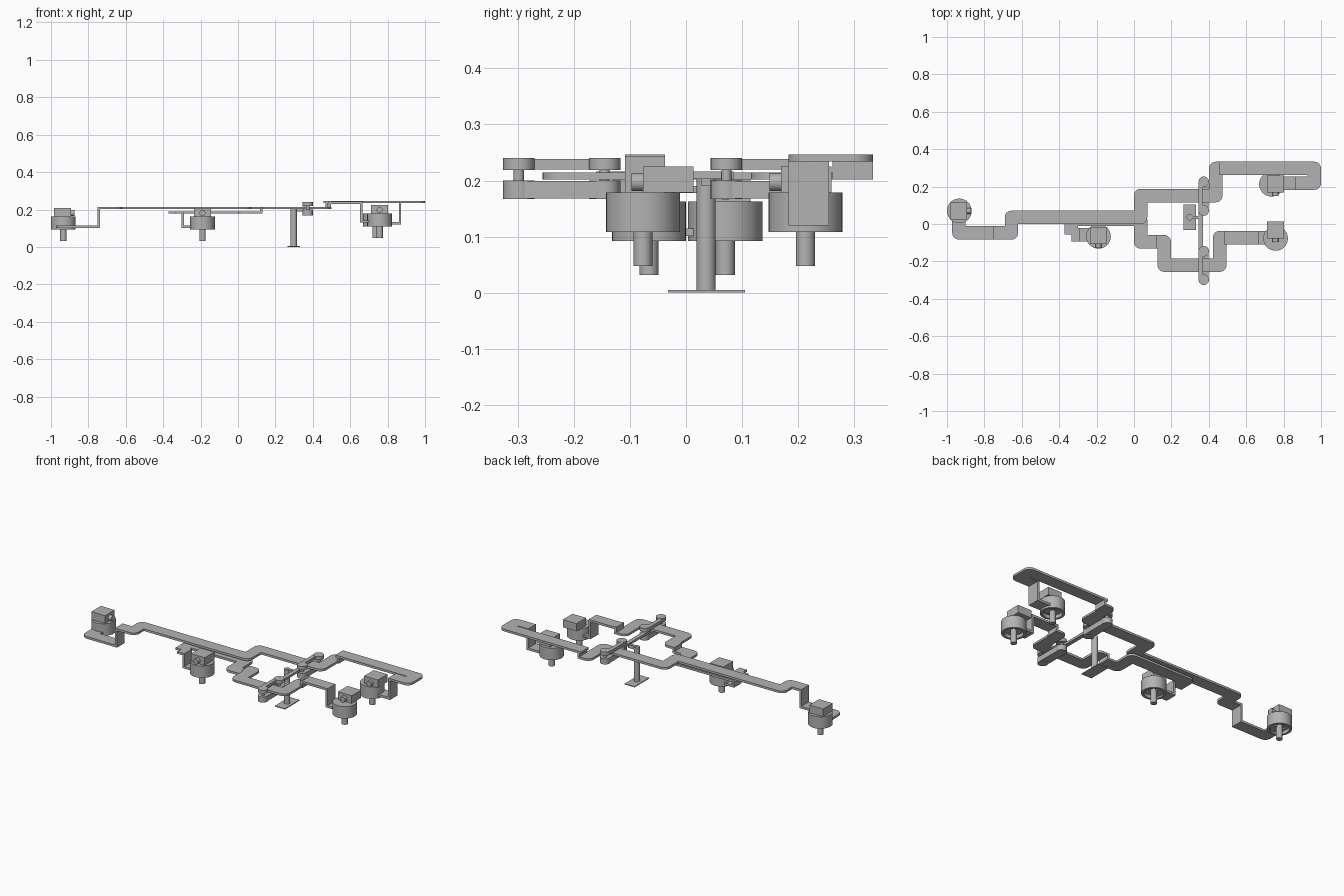
import bpy, bmesh, math
from mathutils import Vector

cube = bpy.data.objects.get("Cube")
if cube:
    bpy.data.objects.remove(cube, do_unlink=True)

GREY = (0.45, 0.45, 0.45, 1)
mat = bpy.data.materials.new("plain grey")
mat.use_nodes = True
mat.diffuse_color = GREY
mat.node_tree.nodes["Principled BSDF"].inputs["Base Color"].default_value = GREY

W = 0.036   # half width of the strips
T = 0.013   # strip thickness


def finish(name, bm, smooth=False):
    bmesh.ops.recalc_face_normals(bm, faces=bm.faces)
    me = bpy.data.meshes.new(name)
    bm.to_mesh(me)
    bm.free()
    me.materials.append(mat)
    ob = bpy.data.objects.new(name, me)
    bpy.context.collection.objects.link(ob)
    if smooth:
        bpy.ops.object.select_all(action='DESELECT')
        ob.select_set(True)
        bpy.context.view_layer.objects.active = ob
        bpy.ops.object.shade_smooth_by_angle(angle=math.radians(35))
    return ob


def box(name, lo, hi):
    bm = bmesh.new()
    bmesh.ops.create_cube(bm, size=1)
    for v in bm.verts:
        v.co = [a + (c + 0.5) * (b - a) for a, b, c in zip(lo, hi, v.co)]
    return finish(name, bm)


def lathe(name, x, y, profile):
    """Spin a closed (radius, z) profile around an upright axis."""
    bm = bmesh.new()
    vs = [bm.verts.new((r, 0, z)) for r, z in profile]
    edges = [bm.edges.new((a, b)) for a, b in zip(vs, vs[1:])]
    bmesh.ops.spin(bm, geom=vs + edges, cent=(0, 0, 0), axis=(0, 0, 1),
                   angle=math.tau, steps=32, use_duplicate=False)
    bmesh.ops.remove_doubles(bm, verts=bm.verts, dist=1e-5)
    bmesh.ops.translate(bm, verts=bm.verts, vec=(x, y, 0))
    return finish(name, bm, True)


def plate(name, outline, z, thick):
    bm = bmesh.new()
    face = bm.faces.new([bm.verts.new((p[0], p[1], z)) for p in outline])
    new = bmesh.ops.extrude_face_region(bm, geom=[face])["geom"]
    bmesh.ops.translate(bm, vec=(0, 0, thick),
                        verts=[g for g in new if isinstance(g, bmesh.types.BMVert)])
    return finish(name, bm, True)


def strip(name, path, z):
    """Flat strip along a path, rounded on the outside of each bend."""
    pts = [Vector(p) for p in path]
    left, right = [], []
    for i, p in enumerate(pts):
        d0 = (p - pts[i - 1]).normalized() if i else None
        d1 = (pts[i + 1] - p).normalized() if i < len(pts) - 1 else d0
        d0 = d0 or d1
        n0, n1 = Vector((-d0.y, d0.x)), Vector((-d1.y, d1.x))
        turn = d0.cross(d1)
        if abs(turn) < 0.01:
            left.append(p + n0 * W)
            right.append(p - n0 * W)
            continue
        s = 1 if turn > 0 else -1
        inner, outer = (left, right) if s > 0 else (right, left)
        inner.append(p + (n0 + n1) * W * s)
        for k in range(7):
            a = math.pi / 2 * k / 6
            outer.append(p - (n0 * math.cos(a) + n1 * math.sin(a)) * W * s)
    return plate(name, left + right[::-1], z - T / 2, T)


def riser(name, x, y, z0, z1):
    """Upright web joining two strip levels."""
    return box(name, (x - T / 2, y - W, z0 - T / 2), (x + T / 2, y + W, z1 + T / 2))


# First jointed arm, crossing over the second
LOW, UNDER, MID, TOP = 0.108, 0.184, 0.208, 0.24
strip("arm_a_foot", [(-.936, .07), (-.936, -.047), (-.74, -.047)], LOW)
riser("arm_a_left_riser", -.745, -.047, LOW, MID)
strip("arm_a_main", [(-.75, -.047), (-.655, -.047), (-.655, .035), (.035, .035),
                     (.035, .152), (.437, .152), (.437, .297), (.48, .297)], MID)
riser("arm_a_step", .475, .297, MID, TOP)
strip("arm_a_upper", [(.458, .297), (.964, .297), (.964, .219), (.86, .219)], TOP)
riser("arm_a_drop", .866, .219, .126, TOP)
strip("arm_a_right_foot", [(.87, .219), (.735, .219)], .126)

# Second jointed arm
strip("arm_b_foot", [(-.19, -.057), (-.3, -.057)], LOW)
riser("arm_b_left_drop", -.295, -.057, LOW, UNDER)
strip("arm_b_under", [(-.29, -.057), (-.335, -.057), (-.335, .024),
                      (.035, .024), (.035, -.095), (.128, -.095)][1:], UNDER)
box("arm_b_foot_bridge", (-.335, -.057 - W, UNDER - T / 2), (-.29, -.057 + W, UNDER + T / 2))
riser("arm_b_step", .124, -.095, UNDER, MID)
strip("arm_b_main", [(.12, -.095), (.162, -.095), (.162, -.22), (.458, -.22),
                     (.458, -.073), (.5, -.073)], MID)
riser("arm_b_right_step", .49, -.073, MID, TOP)
strip("arm_b_upper", [(.484, -.073), (.666, -.073)], TOP - T / 4)
riser("arm_b_drop", .66, -.073, .136, TOP - T / 4)
strip("arm_b_right_foot", [(.655, -.073), (.757, -.073)], .136)


def gripper(name, x, y, z, bx, by, knob):
    """Cup with a shaft below, a block on top and a knob on the block's side."""
    lathe(name + "_cup", x, y, [(0, z + .071), (.066, z + .071), (.066, z),
                                (.052, z), (.052, z + .02), (0, z + .02)])
    lathe(name + "_shaft", x, y, [(0, z + .03), (.017, z + .03),
                                  (.017, z - .06), (0, z - .06)])
    h = .045
    box(name + "_block", (bx - h, by - h, z + .071), (bx + h, by + h, z + .117))
    k = Vector(knob)
    bm = bmesh.new()
    bmesh.ops.create_cone(bm, cap_ends=True, segments=24, radius1=.016,
                          radius2=.016, depth=.03)
    bmesh.ops.transform(bm, matrix=k.to_track_quat('Z', 'Y').to_matrix().to_4x4(),
                        verts=bm.verts)
    bmesh.ops.translate(bm, vec=Vector((bx, by, z + .089)) + k * (h + .005), verts=bm.verts)
    finish(name + "_knob", bm, True)


gripper("left_end", -.934, .07, .092, -.938, .07, (1, 0, 0))
gripper("middle", -.19, -.066, .092, -.19, -.061, (0, -1, 0))
gripper("front_right", .757, -.077, .108, .757, -.032, (0, -1, 0))
gripper("back_right", .735, .213, .108, .757, .214, (0, -1, 0))

# Guide rollers flanking each arm, with bars joining each pair
RX = .373
for name, y0, y1 in (("back", .072, .226), ("front", -.298, -.145)):
    for side, y in (("inner", y0), ("outer", y1)):
        lathe(f"{name}_{side}_roller", RX, y,
              [(0, .24), (.028, .24), (.028, .219), (.009, .219), (.009, .2),
               (.028, .2), (.028, .167), (0, .167)])
    arc = [math.pi * k / 12 for k in range(13)]
    outline = [(RX + .026 * math.cos(a), y1 + .026 * math.sin(a)) for a in arc]
    outline += [(RX - .026 * math.cos(a), y0 - .026 * math.sin(a)) for a in arc]
    plate(name + "_lower_link", outline, .168, .031)
    box(name + "_upper_link", (.346, y0, .22), (.37, y1, .238))

# Centre bar, post and base
box("centre_bar", (.346, -.16, .203), (.37, .085, .216))
box("post_bracket", (.3, .028, .19), (.35, .044, .21))
lathe("post", .298, .036, [(0, .208), (.017, .208), (.017, .003), (0, .003)])
box("base_plate", (.265, -.032, 0), (.331, .105, .005))
